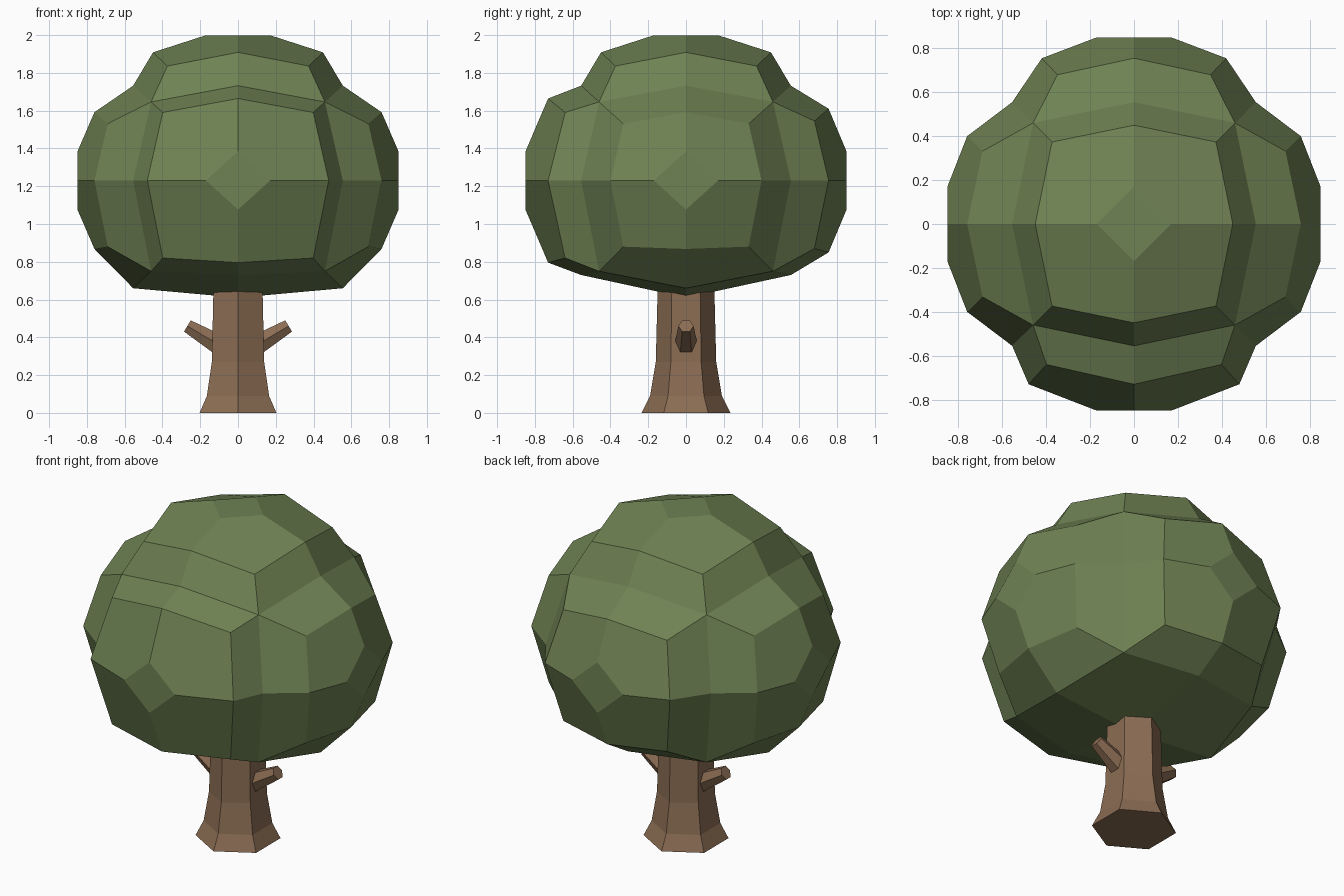
import bpy, bmesh, math
from mathutils import Vector

if "Cube" in bpy.data.objects:
    bpy.data.objects.remove(bpy.data.objects["Cube"])


def material(name, rgb):
    m = bpy.data.materials.new(name)
    m.diffuse_color = (*rgb, 1)
    m.use_nodes = True
    m.node_tree.nodes["Principled BSDF"].inputs["Base Color"].default_value = m.diffuse_color
    return m


leaf_green = material("leaf_green", (0.158, 0.223, 0.087))
bark_brown = material("bark_brown", (0.26, 0.152, 0.087))


def make_object(name, bm, mat):
    bmesh.ops.remove_doubles(bm, verts=bm.verts, dist=0.0005)
    bmesh.ops.recalc_face_normals(bm, faces=bm.faces)
    me = bpy.data.meshes.new(name)
    bm.to_mesh(me)
    bm.free()
    me.materials.append(mat)
    ob = bpy.data.objects.new(name, me)
    bpy.context.collection.objects.link(ob)
    return ob


def face(bm, pts):
    bm.faces.new([bm.verts.new(p) for p in pts])


# Leaf crown: one faceted bump per cube side, flat underside
X, Y, Z = Vector((1, 0, 0)), Vector((0, 1, 0)), Vector((0, 0, 1))


def place(p, low=None):
    # squash vertically; low gives an explicit height on the underside rim
    return Vector((p.x, p.y, low if low and p.z < -0.01 else 1.23 + p.z * 0.905))


crown = bmesh.new()
# normal, in-plane axes, ring radius, ring height, ring corner height, lower corner z
bumps = [(-Y, X, Z, 0.48, 0.73, 0.64, 0.82),
         (Y, X, Z, 0.42, 0.755, 0.68, 0.87),
         (X, Y, Z, 0.40, 0.76, 0.69, 0.88),
         (-X, Y, Z, 0.40, 0.76, 0.69, 0.88),
         (Z, X, Y, 0.45, 0.75, 0.67, None)]


def rim_mid(a, b):
    low = 0.66 if abs((a + b).x) > 0.5 else 0.73
    return place((a + b) * 0.555, low)


for n, a, b, r, h, hc, low in bumps:
    tip = 0.85
    face(crown, [place(n * tip + d * 0.17) for d in (a, b, -a, -b)])
    for su in (1, -1):
        for sv in (1, -1):
            u, v = a * su, b * sv
            ring_u, ring_v = place(n * h + u * r), place(n * h + v * r)
            corner = place(n * hc + (u + v) * r * 0.83, low)
            rim_corner = place((n + u + v) * 0.46, 0.75)
            face(crown, [place(n * tip + u * 0.17), ring_u, corner, ring_v,
                         place(n * tip + v * 0.17)])
            face(crown, [ring_u, rim_mid(n, u), rim_corner, corner])
            face(crown, [ring_v, corner, rim_corner, rim_mid(n, v)])

# underside
for sx in (1, -1):
    for sy in (1, -1):
        face(crown, [Vector((0, 0, 0.61)), rim_mid(-Z, X * sx),
                     place(X * sx * 0.46 + Y * sy * 0.46 - Z * 0.46, 0.75),
                     rim_mid(-Z, Y * sy)])
make_object("leaf_crown", crown, leaf_green)


# Six-sided tubes through (centre, axis frame, radius) sections
def hex_tube(name, sections, e1, e2, mat):
    bm = bmesh.new()
    rings = [[bm.verts.new(c + (e1 * math.cos(t) + e2 * math.sin(t)) * r)
              for t in (i * math.pi / 3 for i in range(6))] for c, r in sections]
    for lo, hi in zip(rings, rings[1:]):
        for i in range(6):
            j = (i + 1) % 6
            bm.faces.new([lo[i], lo[j], hi[j], hi[i]])
    bm.faces.new(rings[0][::-1])
    bm.faces.new(rings[-1])
    return make_object(name, bm, mat)


# Trunk flaring at the foot
profile = [(0, 0.235), (0.09, 0.19), (0.27, 0.16), (0.66, 0.15)]
hex_tube("trunk", [(Vector((0, 0, z)), r) for z, r in profile], Y, X, bark_brown)

# Stub branches on both sides
for name, s in (("right_branch", 1), ("left_branch", -1)):
    axis = Vector((s * 0.86, 0, 0.51)).normalized()
    end = Vector((s * 0.268, 0, 0.46))
    hex_tube(name, [(end - axis * 0.2, 0.062), (end, 0.04)], Y, axis.cross(Y), bark_brown)
